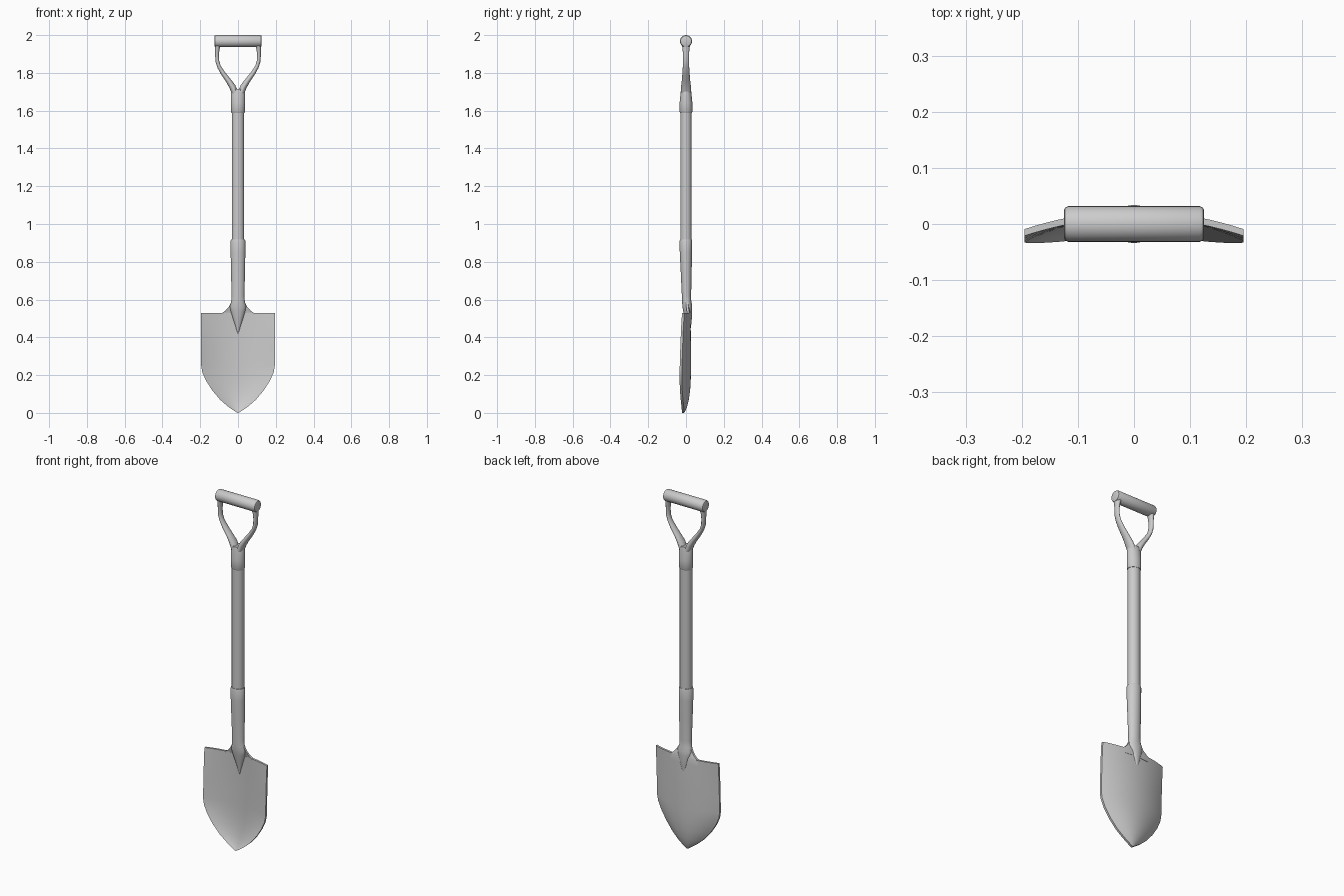
import bpy, bmesh, math
from mathutils import Vector

if "Cube" in bpy.data.objects:
    bpy.data.objects.remove(bpy.data.objects["Cube"])


def finish(name, bm, angle=40):
    bmesh.ops.recalc_face_normals(bm, faces=bm.faces)
    me = bpy.data.meshes.new(name)
    bm.to_mesh(me)
    bm.free()
    ob = bpy.data.objects.new(name, me)
    bpy.context.collection.objects.link(ob)
    bpy.ops.object.select_all(action='DESELECT')
    bpy.context.view_layer.objects.active = ob
    ob.select_set(True)
    bpy.ops.object.shade_smooth_by_angle(angle=math.radians(angle))
    return ob


def skin(bm, rings):
    """Join closed rings of points into a capped tube."""
    loops = [[bm.verts.new(p) for p in r] for r in rings]
    n = len(loops[0])
    for a, b in zip(loops, loops[1:]):
        for i in range(n):
            bm.faces.new((a[i], a[(i + 1) % n], b[(i + 1) % n], b[i]))
    bm.faces.new(loops[0])
    bm.faces.new(loops[-1])


def tube(name, sections, n=24):
    """Upright loft; sections are (z, half width, front y, back y)."""
    bm = bmesh.new()
    rings = []
    for z, rx, yf, yb in sections:
        rings.append([(rx * math.cos(2 * math.pi * i / n),
                       (yf + yb) / 2 + (yb - yf) / 2 * math.sin(2 * math.pi * i / n), z)
                      for i in range(n)])
    skin(bm, rings)
    return finish(name, bm)


def plate(name, rows, thick, n=20):
    """Dished sheet; rows are (z, half width, centre y, edge y), measured at the back."""
    bm = bmesh.new()
    sides = []
    for off in (0, -thick):
        sides.append([[bm.verts.new((w * u, yc + (ye - yc) * u * u + off, z))
                       for u in [2 * i / n - 1 for i in range(n + 1)]]
                      for z, w, yc, ye in rows])
    for s in sides:
        for a, b in zip(s, s[1:]):
            for i in range(n):
                bm.faces.new((a[i], a[i + 1], b[i + 1], b[i]))
    f, g = sides
    for r in (0, -1):
        for i in range(n):
            bm.faces.new((f[r][i], f[r][i + 1], g[r][i + 1], g[r][i]))
    for c in (0, -1):
        for r in range(len(rows) - 1):
            bm.faces.new((f[r][c], f[r + 1][c], g[r + 1][c], g[r][c]))
    return finish(name, bm)


# Dished blade, from tip to shoulders
plate("blade", [
    (0.000, 0.004, -0.010, -0.010), (0.012, 0.022, -0.003, -0.010),
    (0.035, 0.055, 0.006, -0.012), (0.07, 0.095, 0.015, -0.016),
    (0.12, 0.137, 0.022, -0.020), (0.17, 0.169, 0.025, -0.022),
    (0.215, 0.189, 0.026, -0.022), (0.25, 0.195, 0.026, -0.021),
    (0.35, 0.195, 0.026, -0.018), (0.45, 0.195, 0.025, -0.014),
    (0.53, 0.195, 0.023, -0.009)], 0.012)

# Flared neck joining blade and socket
plate("blade_neck", [
    (0.50, 0.088, 0.025, 0.017), (0.53, 0.082, 0.024, 0.017),
    (0.54, 0.068, 0.022, 0.016), (0.56, 0.050, 0.018, 0.013),
    (0.585, 0.036, 0.014, 0.010)], 0.012)

# Socket with a pointed tongue running down the blade
tube("socket", [
    (0.42, 0.002, 0.010, 0.020), (0.46, 0.014, 0.003, 0.027),
    (0.50, 0.027, -0.006, 0.031), (0.54, 0.039, -0.015, 0.033),
    (0.565, 0.044, -0.019, 0.033), (0.59, 0.036, -0.021, 0.028),
    (0.62, 0.034, -0.022, 0.027), (0.75, 0.037, -0.028, 0.030),
    (0.85, 0.039, -0.033, 0.032), (0.91, 0.039, -0.034, 0.033),
    (0.917, 0.036, -0.032, 0.031)])

# Shaft and upper ferrule
tube("shaft", [(0.88, 0.033, -0.03, 0.03), (1.65, 0.033, -0.03, 0.03)])
tube("handle_ferrule", [
    (1.588, 0.035, -0.031, 0.031), (1.594, 0.038, -0.034, 0.034),
    (1.64, 0.038, -0.034, 0.034), (1.70, 0.038, -0.028, 0.028),
    (1.715, 0.034, -0.025, 0.025)])

# Forked arms: (x, z, half thickness across, half depth in y)
ARM = [(0.016, 1.695, 0.018, 0.027), (0.030, 1.728, 0.017, 0.026),
       (0.052, 1.761, 0.014, 0.022), (0.080, 1.799, 0.012, 0.019),
       (0.100, 1.832, 0.010, 0.017), (0.109, 1.860, 0.010, 0.016),
       (0.111, 1.895, 0.010, 0.016), (0.110, 1.925, 0.012, 0.018),
       (0.107, 1.950, 0.016, 0.022)]
for side, label in ((1, "right"), (-1, "left")):
    bm = bmesh.new()
    rings = []
    for i, (x, z, a, b) in enumerate(ARM):
        p, q = ARM[max(i - 1, 0)], ARM[min(i + 1, len(ARM) - 1)]
        t = Vector((q[0] - p[0], q[1] - p[1])).normalized()
        ring = []
        for k in range(16):
            c, s = math.cos(k * math.pi / 8), math.sin(k * math.pi / 8)
            ring.append((side * (x + t.y * a * c), b * s, z - t.x * a * c))
        rings.append(ring)
    skin(bm, rings)
    finish("handle_arm_" + label, bm)

# Grip bar with rounded ends
bm = bmesh.new()
rings = []
for x, r in [(-0.125, 0.024), (-0.123, 0.029), (-0.117, 0.032),
             (0.117, 0.032), (0.123, 0.029), (0.125, 0.024)]:
    rings.append([(x, r * math.cos(k * math.pi / 12), 1.968 + r * math.sin(k * math.pi / 12))
                  for k in range(24)])
skin(bm, rings)
finish("grip", bm)
